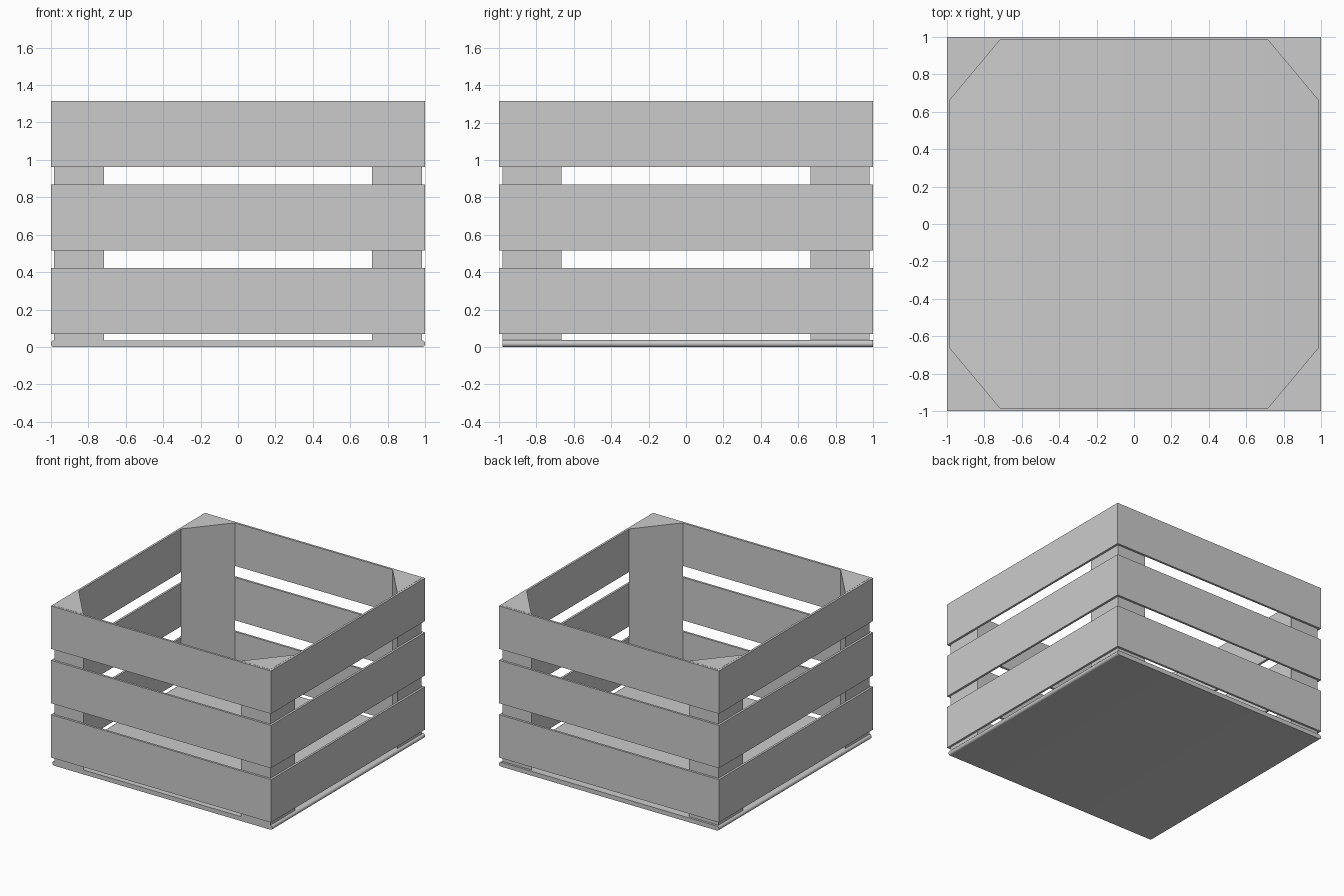
import bpy, bmesh
from math import pi, sin, cos
from mathutils import Matrix, Vector

if "Cube" in bpy.data.objects:
    bpy.data.objects.remove(bpy.data.objects["Cube"])

T = 0.018          # slat thickness
IN = 1 - T         # inner wall position
TOP = 1.315
SLAT_H = 0.352
BASE_T = 0.036


def extrude_profile(name, pts, direction):
    """Closed planar profile extruded into a solid."""
    bm = bmesh.new()
    face = bm.faces.new([bm.verts.new(p) for p in pts])
    ext = bmesh.ops.extrude_face_region(bm, geom=[face])
    moved = [g for g in ext["geom"] if isinstance(g, bmesh.types.BMVert)]
    bmesh.ops.translate(bm, verts=moved, vec=Vector(direction))
    bmesh.ops.recalc_face_normals(bm, faces=bm.faces)
    mesh = bpy.data.meshes.new(name)
    bm.to_mesh(mesh)
    bm.free()
    ob = bpy.data.objects.new(name, mesh)
    bpy.context.collection.objects.link(ob)
    return ob


# side slats, overlapping pinwheel fashion at the corners
for side, name in enumerate(("front", "right", "back", "left")):
    rot = Matrix.Rotation(side * pi / 2, 4, 'Z')
    for row, z in enumerate((0.07, 0.516, TOP - SLAT_H)):
        slat = extrude_profile(
            f"{name}_slat_{row + 1}",
            [(-1, -1, z), (IN, -1, z), (IN, -IN, z), (-1, -IN, z)],
            (0, 0, SLAT_H))
        slat.data.transform(rot)

# triangular corner posts
for sx, xn in ((-1, "left"), (1, "right")):
    for sy, yn in ((-1, "front"), (1, "back")):
        extrude_profile(
            f"{yn}_{xn}_post",
            [(sx * IN, sy * IN, BASE_T), (sx * 0.717, sy * IN, BASE_T),
             (sx * IN, sy * 0.665, BASE_T)],
            (0, 0, TOP + 0.001 - BASE_T))

# bottom board with half-round left and right edges
r = BASE_T / 2
profile = []
for cx, start in ((1 - r, -pi / 2), (r - 1, pi / 2)):
    for i in range(9):
        a = start + pi * i / 8
        profile.append((cx + r * cos(a), -IN, r + r * sin(a)))
base = extrude_profile("bottom_board", profile, (0, 1 + IN, 0))
bpy.context.view_layer.objects.active = base
base.select_set(True)
bpy.ops.object.shade_smooth_by_angle()
